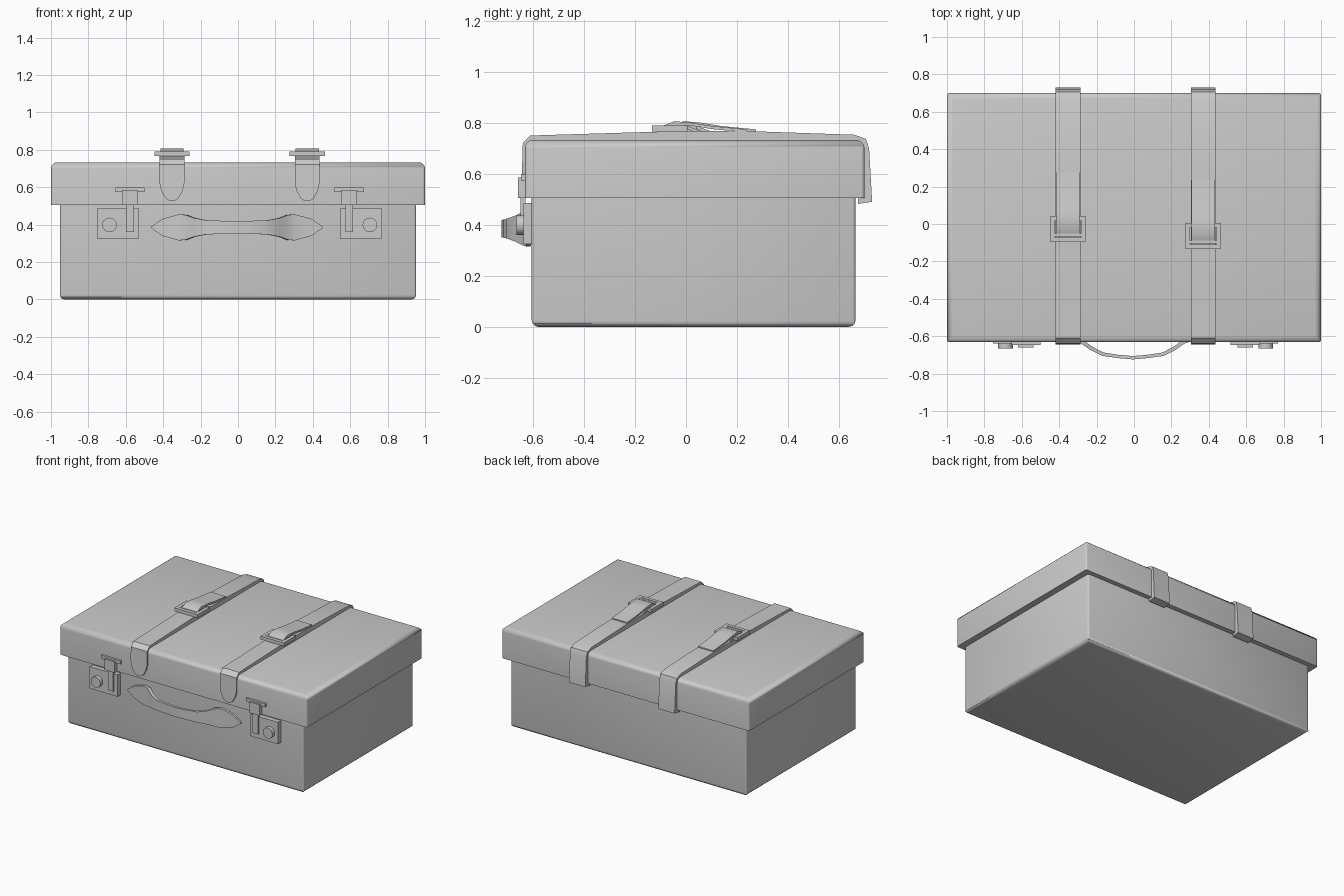
import bpy, bmesh, math
from mathutils import Matrix

if "Cube" in bpy.data.objects:
    bpy.data.objects.remove(bpy.data.objects["Cube"])


def finish(name, bm, angle=40):
    bmesh.ops.recalc_face_normals(bm, faces=bm.faces)
    me = bpy.data.meshes.new(name)
    bm.to_mesh(me)
    bm.free()
    ob = bpy.data.objects.new(name, me)
    bpy.context.collection.objects.link(ob)
    bpy.ops.object.select_all(action='DESELECT')
    bpy.context.view_layer.objects.active = ob
    ob.select_set(True)
    bpy.ops.object.shade_smooth_by_angle(angle=math.radians(angle))
    return ob


def add_box(bm, x0, x1, y0, y1, z0, z1):
    m = Matrix.Translation(((x0 + x1) / 2, (y0 + y1) / 2, (z0 + z1) / 2)) @ \
        Matrix.Diagonal((abs(x1 - x0), abs(y1 - y0), abs(z1 - z0), 1))
    return bmesh.ops.create_cube(bm, size=1, matrix=m)['verts']


def shell(name, dims, bevel, z_edge):
    # box with the edges at height z_edge rounded
    bm = bmesh.new()
    add_box(bm, *dims)
    edges = [e for e in bm.edges if all(abs(v.co.z - z_edge) < 1e-4 for v in e.verts)]
    bmesh.ops.bevel(bm, geom=edges, offset=bevel, segments=3, profile=0.5, affect='EDGES')
    upright = [e for e in bm.edges if abs(e.verts[0].co.z - e.verts[1].co.z) > 0.15]
    bmesh.ops.bevel(bm, geom=upright, offset=0.012, segments=2, profile=0.5, affect='EDGES')
    return finish(name, bm, 60)


def ribbon(name, outer, inner, widths, place):
    # band with rectangular cross-sections between two paths
    bm = bmesh.new()
    rings = []
    for o, i, w in zip(outer, inner, widths):
        rings.append([bm.verts.new(place(p, s * w)) for p, s in ((o, -1), (o, 1), (i, 1), (i, -1))])
    for a, b in zip(rings, rings[1:]):
        for k in range(4):
            n = (k + 1) % 4
            bm.faces.new((a[k], a[n], b[n], b[k]))
    bm.faces.new(rings[0])
    bm.faces.new(rings[-1])
    return finish(name, bm, 35)


# case body and overhanging lid
shell("case_body", (-0.953, 0.953, -0.605, 0.665, 0, 0.51), 0.025, 0)
shell("lid", (-1, 1, -0.632, 0.70, 0.505, 0.733), 0.032, 0.733)

# straps: tapered tip in front, over the lid, hooked under the back edge
strap_outer = [(-.645, .525), (-.645, .54), (-.645, .58), (-.643, .62), (-.64, .72), (-.61, .75),
               (-.28, .76), (0, .768), (.28, .766), (.66, .753), (.705, .737), (.718, .70),
               (.73, .49), (.675, .482)]
strap_inner = [(-.63, .525), (-.63, .54), (-.63, .58), (-.63, .62), (-.625, .705), (-.60, .728),
               (-.28, .73), (0, .73), (.28, .73), (.65, .73), (.685, .72), (.696, .70),
               (.698, .503), (.675, .503)]
strap_width = [.012, .035, .057, .066] + [.066] * 10

# strap end that lifts over the buckle and lies back on the lid
tongue = [(-.06, .785), (-.01, .806), (.06, .80), (.14, .787), (.275, .774)]
lift = [(-.03, .797), (.02, .795), (.11, .762)]

for side, cx, dy in (("left", -.353, 0), ("right", .37, -.036)):
    def on_top(p, w, cx=cx):
        return (cx + w, p[0], p[1])
    ribbon(side + "_strap", strap_outer, strap_inner, strap_width, on_top)
    for part, path, w in (("tongue", tongue, .062), ("underlap", lift, .06)):
        pts = [(y + dy, z) for y, z in path]
        ribbon(side + "_strap_" + part, pts, [(y, z - .012) for y, z in pts],
               [w] * len(pts), on_top)

    # buckle frame of four bars with a cross pin
    bm = bmesh.new()
    y0, y1 = -.097 + dy, .042 + dy
    for s in (-1, 1):
        add_box(bm, cx + s * .07, cx + s * .094, y0, y1, .766, .79)
    add_box(bm, cx - .07, cx + .07, y0, y0 + .024, .766, .79)
    add_box(bm, cx - .07, cx + .07, y1 - .024, y1, .766, .785)
    add_box(bm, cx - .07, cx + .07, -.068 + dy, -.052 + dy, .77, .79)
    finish(side + "_buckle", bm)

# latches: plate, round button and T-shaped hasp
for side, s in (("left", -1), ("right", 1)):
    def x(v, s=s):
        return .009 + s * v
    bm = bmesh.new()
    add_box(bm, x(.537), x(.762), -.638, -.60, .325, .485)
    finish(side + "_latch_plate", bm)

    bm = bmesh.new()
    m = Matrix.Translation((x(.696), -.648, .398)) @ Matrix.Rotation(math.pi / 2, 4, 'X')
    bmesh.ops.create_cone(bm, cap_ends=True, segments=16, radius1=.039, radius2=.039,
                          depth=.034, matrix=m)
    finish(side + "_latch_button", bm)

    bm = bmesh.new()
    add_box(bm, x(.508), x(.665), -.648, -.625, .573, .597)
    add_box(bm, x(.545), x(.628), -.659, -.63, .505, .585)
    add_box(bm, x(.565), x(.607), -.65, -.63, .36, .505)
    finish(side + "_latch_hasp", bm)

# carrying handle: pointed tabs on the body and a bowed narrow grip
half = [(-.458, -.615, .004), (-.40, -.62, .045), (-.31, -.628, .07), (-.275, -.64, .066),
        (-.23, -.672, .05), (-.165, -.705, .038), (-.08, -.717, .035)]
path = half + [(0, -.724, .034)] + [(-a, b, c) for a, b, c in reversed(half)]
outer = [(a, b) for a, b, c in path]
inner = [(a * (.96 if .15 < abs(a) < .3 else 1), b + .018) for a, b in outer]
ribbon("handle", outer, inner, [c for a, b, c in path],
       lambda p, w: (p[0] - .006, p[1], .385 + w))
